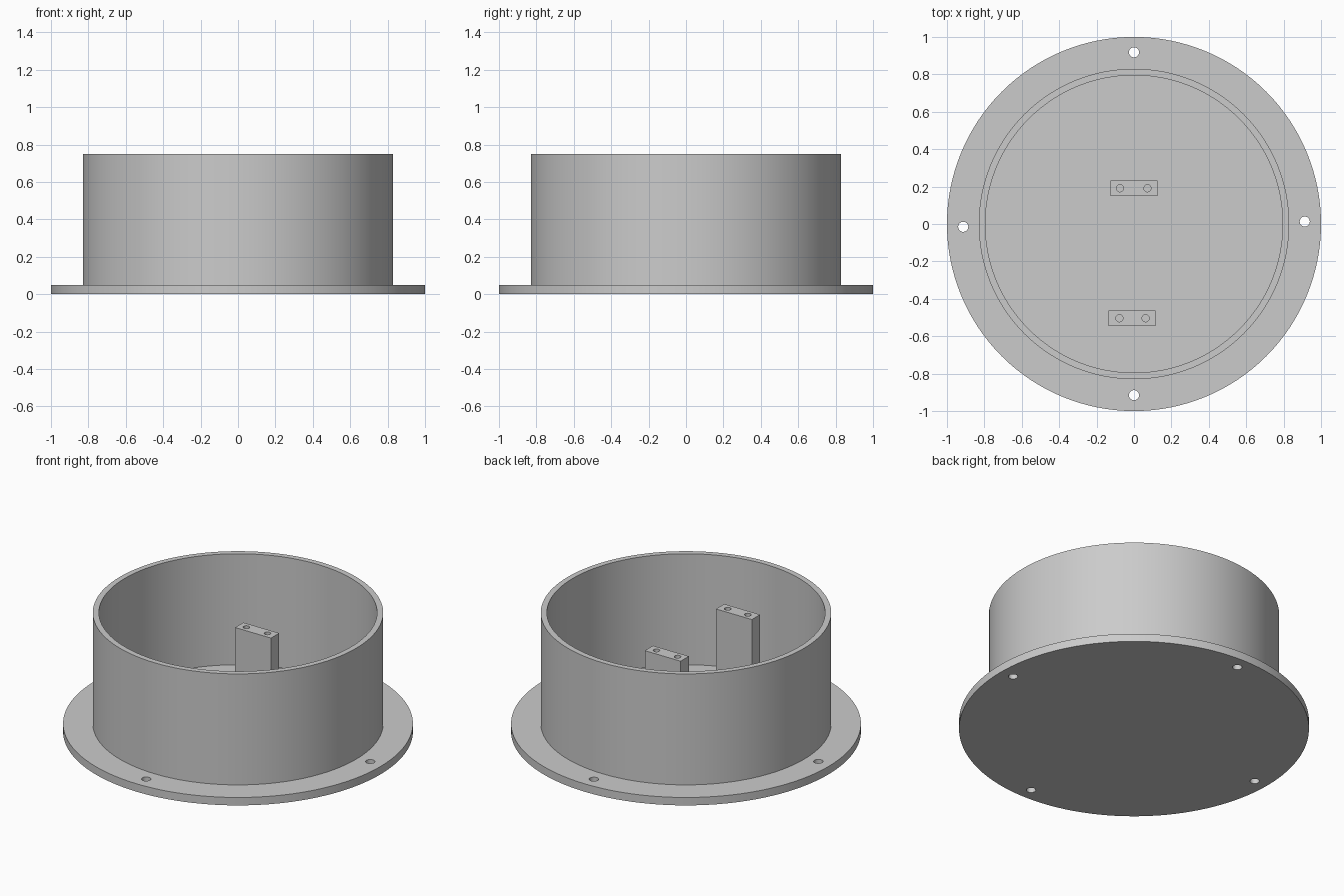
import bpy
import bmesh
from math import radians, tau
from mathutils import Matrix, Vector

SEGMENTS = 128
FLANGE_TOP = 0.05
WALL_TOP = 0.75
POST_TOP = 0.565
EMBED = 0.01

cube = bpy.data.objects.get("Cube")
if cube:
    bpy.data.objects.remove(cube, do_unlink=True)

# Single plain grey material
grey = bpy.data.materials.new("plain grey")
grey.use_nodes = True
colour = (0.6, 0.6, 0.6, 1)
grey.diffuse_color = colour
grey.node_tree.nodes["Principled BSDF"].inputs["Base Color"].default_value = colour


def finish(name, bm):
    """Turn a bmesh into a named grey object."""
    bmesh.ops.recalc_face_normals(bm, faces=bm.faces)
    mesh = bpy.data.meshes.new(name)
    bm.to_mesh(mesh)
    bm.free()
    mesh.materials.append(grey)
    obj = bpy.data.objects.new(name, mesh)
    bpy.context.collection.objects.link(obj)
    return obj


def add_cylinder(bm, x, y, radius, bottom, top, segments):
    bmesh.ops.create_cone(
        bm, cap_ends=True, segments=segments, radius1=radius, radius2=radius,
        depth=top - bottom,
        matrix=Matrix.Translation((x, y, (bottom + top) / 2)))


def drill(obj, centres, radius, bottom, top):
    """Cut vertical round holes, then drop the cutter."""
    bm = bmesh.new()
    for x, y in centres:
        add_cylinder(bm, x, y, radius, bottom, top, 32)
    cutter = finish("hole_cutter", bm)
    cutter.hide_render = True
    cut = obj.modifiers.new("holes", "BOOLEAN")
    cut.operation = "DIFFERENCE"
    cut.solver = "EXACT"
    cut.object = cutter
    select(obj)
    bpy.ops.object.modifier_apply(modifier=cut.name)
    bpy.data.objects.remove(cutter, do_unlink=True)


def select(obj):
    bpy.ops.object.select_all(action="DESELECT")
    obj.select_set(True)
    bpy.context.view_layer.objects.active = obj


def smooth(obj):
    select(obj)
    bpy.ops.object.shade_smooth_by_angle(angle=radians(30))


# Base flange with four through holes
bm = bmesh.new()
add_cylinder(bm, 0, 0, 1, 0, FLANGE_TOP, SEGMENTS)
flange = finish("base_flange", bm)
drill(flange, [(0, 0.918), (0.913, 0.013), (0, -0.915), (-0.913, -0.015)],
      0.027, -0.1, 0.2)
smooth(flange)

# Open round wall, spun from a rectangular section
bm = bmesh.new()
section = [(0.83, FLANGE_TOP - EMBED), (0.83, WALL_TOP),
           (0.795, WALL_TOP), (0.795, FLANGE_TOP - EMBED)]
verts = [bm.verts.new((r, 0, z)) for r, z in section]
edges = [bm.edges.new((verts[i], verts[(i + 1) % 4])) for i in range(4)]
bmesh.ops.spin(bm, geom=verts + edges, cent=(0, 0, 0), axis=(0, 0, 1),
               angle=tau, steps=SEGMENTS, use_merge=True)
bmesh.ops.remove_doubles(bm, verts=bm.verts, dist=0.0001)
smooth(finish("round_wall", bm))


# Mounting posts with two screw holes each
def post(name, x, y, hole_xs):
    bm = bmesh.new()
    bottom = FLANGE_TOP - EMBED
    size = Vector((0.25, 0.082, POST_TOP - bottom))
    bmesh.ops.create_cube(
        bm, size=1, matrix=Matrix.Translation((x, y, (bottom + POST_TOP) / 2))
        @ Matrix.Diagonal(size).to_4x4())
    obj = finish(name, bm)
    drill(obj, [(hx, y) for hx in hole_xs], 0.019, POST_TOP - 0.2, POST_TOP + 0.1)
    smooth(obj)


post("back_post", 0, 0.191, (-0.075, 0.072))
post("front_post", -0.01, -0.504, (-0.078, 0.062))
